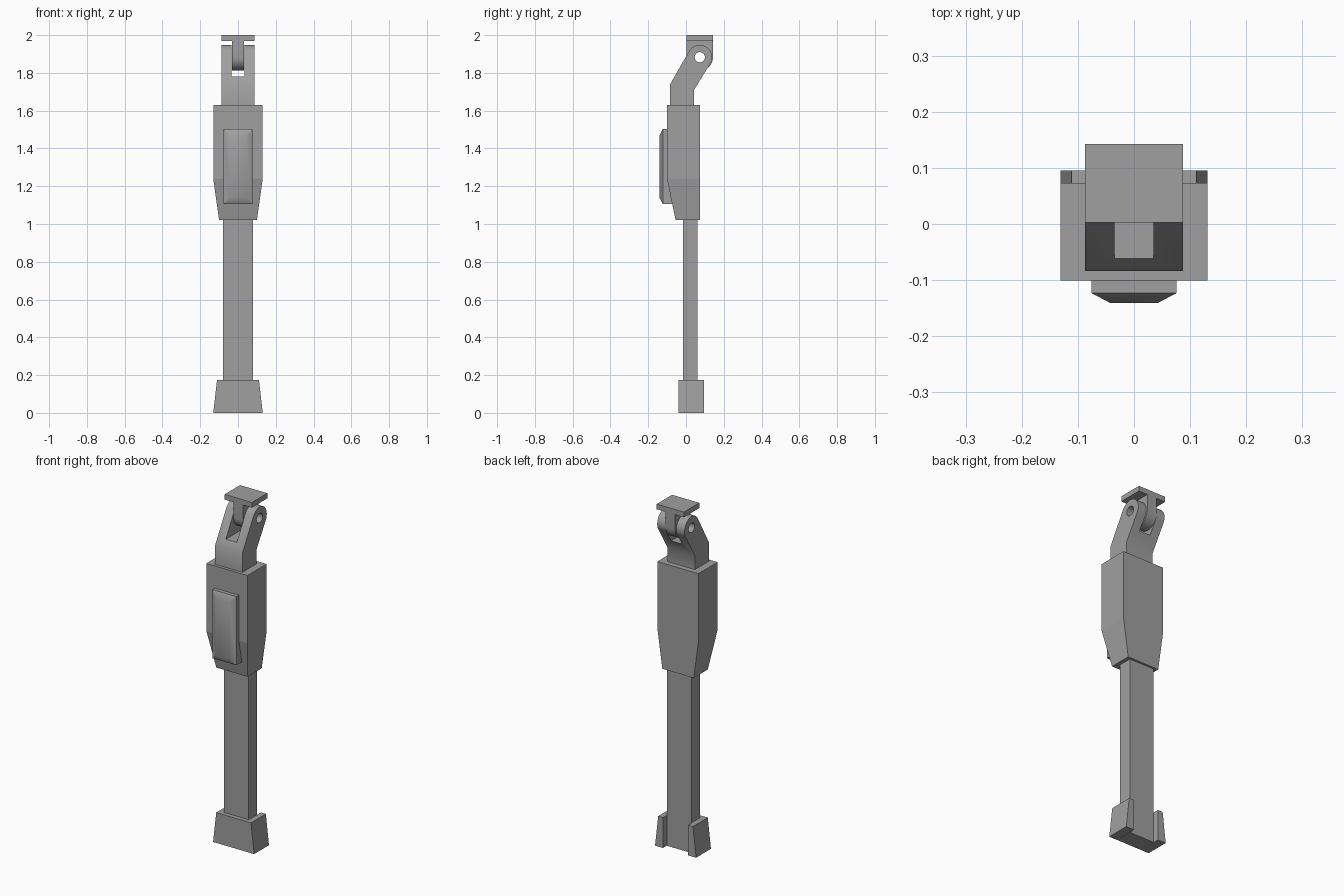
import bpy, bmesh, math

if "Cube" in bpy.data.objects:
    bpy.data.objects.remove(bpy.data.objects["Cube"])

grey = bpy.data.materials.new("metal grey")
grey.diffuse_color = (0.35, 0.35, 0.35, 1)
grey.use_nodes = True
grey.node_tree.nodes["Principled BSDF"].inputs["Base Color"].default_value = grey.diffuse_color


def loft(name, rings):
    """Skin a list of matching closed rings and cap both ends."""
    bm = bmesh.new()
    loops = [[bm.verts.new(p) for p in ring] for ring in rings]
    n = len(loops[0])
    for a, b in zip(loops, loops[1:]):
        for i in range(n):
            j = (i + 1) % n
            bm.faces.new((a[i], a[j], b[j], b[i]))
    bm.faces.new(loops[0][::-1])
    bm.faces.new(loops[-1])
    bmesh.ops.recalc_face_normals(bm, faces=bm.faces)
    mesh = bpy.data.meshes.new(name)
    bm.to_mesh(mesh)
    bm.free()
    mesh.materials.append(grey)
    ob = bpy.data.objects.new(name, mesh)
    bpy.context.collection.objects.link(ob)
    return ob


def rect(hx, y0, y1, z):
    return [(-hx, y0, z), (hx, y0, z), (hx, y1, z), (-hx, y1, z)]


def side_profile(name, pts, hx):
    """Extrude a (y, z) outline across x."""
    return loft(name, [[(x, y, z) for y, z in pts] for x in (-hx, hx)])


def arc(cy, cz, r, a0, a1, n):
    return [(cy + r * math.cos(math.radians(a0 + (a1 - a0) * i / n)),
             cz + r * math.sin(math.radians(a0 + (a1 - a0) * i / n)))
            for i in range(n + 1)]


def cut(ob, cutter):
    mod = ob.modifiers.new("cut", 'BOOLEAN')
    mod.operation = 'DIFFERENCE'
    mod.solver = 'EXACT'
    mod.object = cutter
    bpy.context.view_layer.objects.active = ob
    bpy.ops.object.modifier_apply(modifier=mod.name)
    bpy.data.objects.remove(cutter)


def smooth(ob):
    bpy.ops.object.select_all(action='DESELECT')
    ob.select_set(True)
    bpy.context.view_layer.objects.active = ob
    bpy.ops.object.shade_smooth_by_angle(angle=math.radians(35))


# Foot: U-shaped block, open at the back, flaring toward the ground
def foot_ring(hx, z):
    half = [(hx, -0.04), (hx, 0.095), (0.08, 0.095), (0.08, -0.015)]
    return ([(x, y, z) for x, y in half]
            + [(-x, y, z) for x, y in reversed(half)])


loft("foot", [foot_ring(0.131, 0), foot_ring(0.111, 0.175)])

# Flat shaft running from the ground into the body
loft("shaft", [rect(0.079, -0.015, 0.061, 0), rect(0.079, -0.015, 0.061, 1.05)])

# Body tapering toward its lower end
loft("body", [rect(0.1, -0.055, 0.073, 1.02),
              rect(0.131, -0.101, 0.073, 1.24),
              rect(0.131, -0.101, 0.073, 1.63)])


# Raised front panel with a chamfered rim
def panel_ring(hx, y, z0, z1):
    return [(-hx, y, z0), (hx, y, z0), (hx, y, z1), (-hx, y, z1)]


smooth(loft("front_panel", [panel_ring(0.076, -0.07, 1.106, 1.502),
                            panel_ring(0.076, -0.123, 1.106, 1.502),
                            panel_ring(0.042, -0.141, 1.14, 1.468)]))

# Hinge fork leaning back, slotted and drilled
CY, CZ = 0.073, 1.883
fork = side_profile("hinge_fork",
                    [(-0.084, 1.62), (0.043, 1.62), (0.043, 1.71)]
                    + arc(CY, CZ, 0.065, -31, 149.5, 20)
                    + [(-0.084, 1.74)], 0.087)
cut(fork, loft("slot_cutter", [rect(0.035, -0.3, 0.3, 1.78),
                               rect(0.035, -0.3, 0.3, 2.1)]))

# Hinge tongue with a rounded lower end
tongue = side_profile("hinge_tongue",
                      [(CY + 0.07, 1.975), (CY - 0.07, 1.975)]
                      + arc(CY, CZ, 0.07, 180, 360, 20), 0.031)

# Pin hole through fork and tongue
for part in (fork, tongue):
    cut(part, side_profile("hole_cutter", arc(CY, CZ, 0.027, 0, 345, 23), 0.3))
    smooth(part)

# Mounting plate on top
loft("top_plate", [rect(0.087, 0.003, 0.143, 1.97), rect(0.087, 0.003, 0.143, 2.0)])
